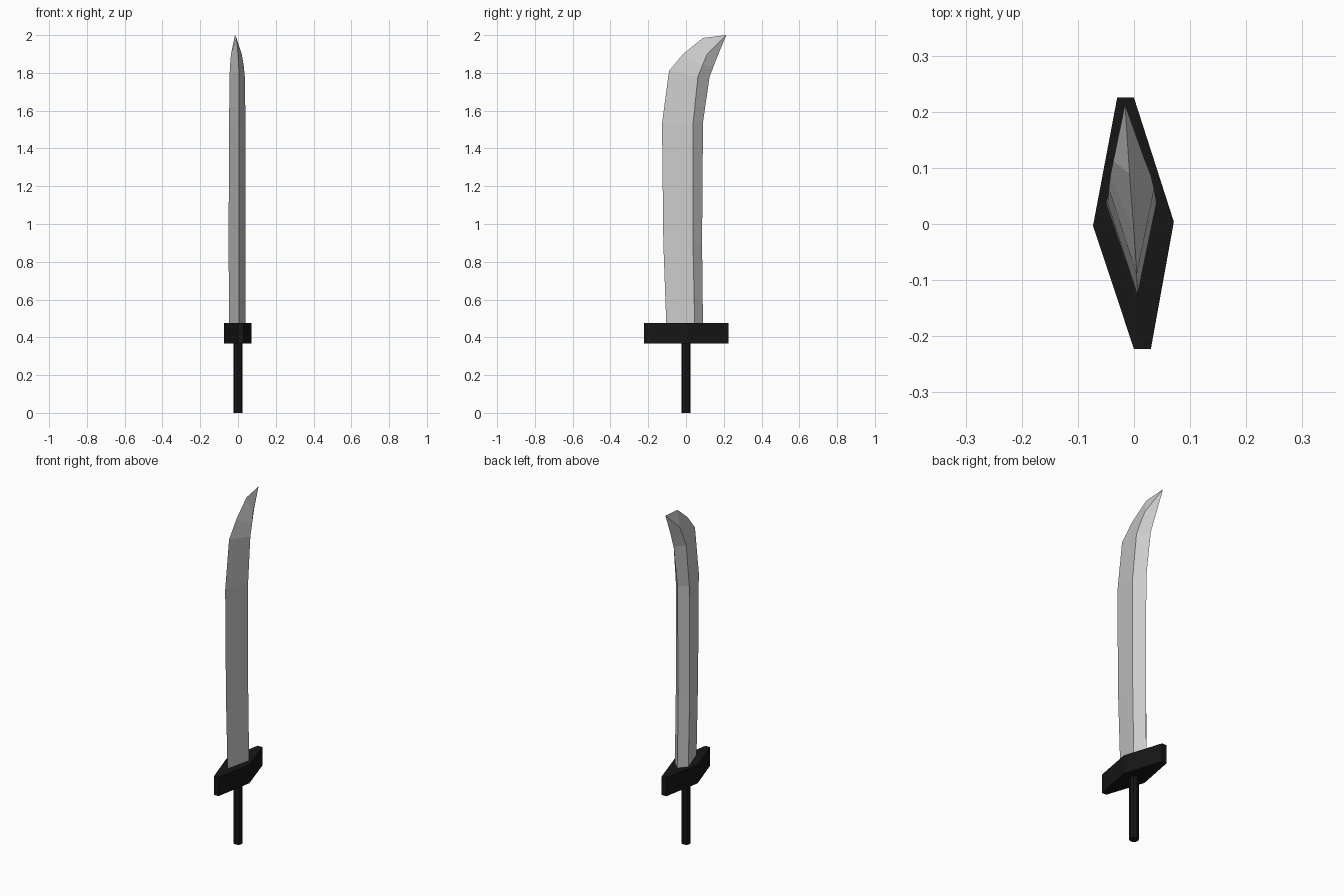
import bpy, bmesh

if "Cube" in bpy.data.objects:
    bpy.data.objects.remove(bpy.data.objects["Cube"])

black = bpy.data.materials.new("black")
black.diffuse_color = (0.008, 0.008, 0.008, 1)
black.use_nodes = True
black.node_tree.nodes["Principled BSDF"].inputs["Base Color"].default_value = black.diffuse_color


def loft(name, rings, tip=None, material=None):
    """Skin equal-sized rings of points, capped or brought to a tip."""
    bm = bmesh.new()
    loops = [[bm.verts.new(p) for p in ring] for ring in rings]
    n = len(loops[0])
    for a, b in zip(loops, loops[1:]):
        for i in range(n):
            j = (i + 1) % n
            bm.faces.new((a[i], a[j], b[j], b[i]))
    bm.faces.new(loops[0][::-1])
    if tip:
        t = bm.verts.new(tip)
        for i in range(n):
            bm.faces.new((loops[-1][i], loops[-1][(i + 1) % n], t))
    else:
        bm.faces.new(loops[-1])
    bmesh.ops.recalc_face_normals(bm, faces=bm.faces)
    mesh = bpy.data.meshes.new(name)
    bm.to_mesh(mesh)
    bm.free()
    obj = bpy.data.objects.new(name, mesh)
    bpy.context.collection.objects.link(obj)
    if material:
        mesh.materials.append(material)
    return obj


# Handle: thin eight-sided grip
bpy.ops.mesh.primitive_cylinder_add(vertices=8, radius=0.025, depth=0.38,
                                    location=(0, 0, 0.19))
handle = bpy.context.object
handle.name = "handle"
handle.data.materials.append(black)

# Guard: skewed six-sided plate
outline = [(-0.03, 0.225), (-0.073, -0.003), (0, -0.223),
           (0.03, -0.223), (0.071, 0.004), (0, 0.225)]
loft("guard", [[(x, y, z) for x, y in outline] for z in (0.367, 0.475)],
     material=black)

# Blade stations: cutting edge (x, y, z), ridges (left x, right x, y, z), spine (x, y, z)
stations = [
    ((0.005, -0.104, 0.46), (-0.047, 0.040, 0.046, 0.46), (-0.008, 0.090, 0.46)),
    ((0.006, -0.120, 0.90), (-0.050, 0.040, 0.037, 0.90), (-0.008, 0.085, 0.90)),
    ((0.006, -0.127, 1.53), (-0.047, 0.040, 0.037, 1.53), (-0.008, 0.090, 1.54)),
    ((0.005, -0.090, 1.81), (-0.045, 0.036, 0.063, 1.78), (-0.008, 0.125, 1.78)),
    ((0.000, -0.015, 1.90), (-0.042, 0.030, 0.087, 1.84), (-0.010, 0.146, 1.835)),
    ((-0.008, 0.090, 1.985), (-0.037, 0.020, 0.112, 1.90), (-0.013, 0.168, 1.89)),
]
rings = [[edge, (xr, y, z), spine, (xl, y, z)]
         for edge, (xl, xr, y, z), spine in stations]
loft("blade", rings, tip=(-0.016, 0.213, 2.0))
